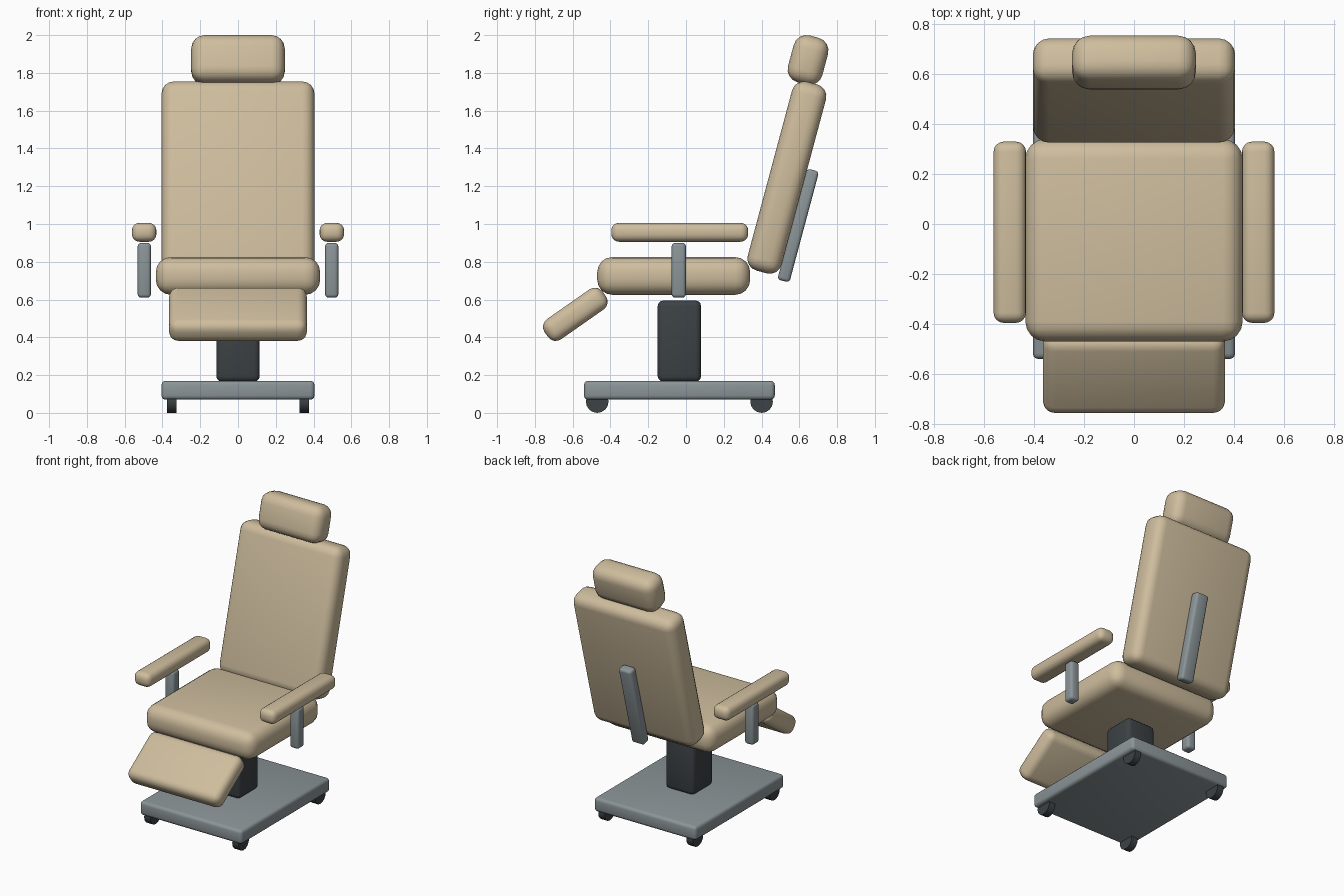
import bpy, bmesh
from math import radians, pi
from mathutils import Matrix

if "Cube" in bpy.data.objects:
    bpy.data.objects.remove(bpy.data.objects["Cube"])


def material(name, rgb):
    m = bpy.data.materials.new(name)
    m.diffuse_color = (*rgb, 1)
    m.use_nodes = True
    m.node_tree.nodes["Principled BSDF"].inputs["Base Color"].default_value = m.diffuse_color
    return m


TAN = material("tan_upholstery", (0.62, 0.51, 0.34))
METAL = material("grey_metal", (0.26, 0.30, 0.315))
DARK = material("dark_metal", (0.045, 0.054, 0.06))


def finish(name, bm, loc, tilt, mat):
    me = bpy.data.meshes.new(name)
    bm.to_mesh(me)
    bm.free()
    me.materials.append(mat)
    ob = bpy.data.objects.new(name, me)
    bpy.context.collection.objects.link(ob)
    ob.location = loc
    ob.rotation_euler.x = radians(tilt)
    bpy.ops.object.select_all(action='DESELECT')
    ob.select_set(True)
    bpy.context.view_layer.objects.active = ob
    bpy.ops.object.shade_smooth_by_angle(angle=radians(40))
    return ob


def rounded_box(name, size, loc, radius, mat, tilt=0, segments=4):
    bm = bmesh.new()
    bmesh.ops.create_cube(bm, size=1, matrix=Matrix.Diagonal((*size, 1)))
    bmesh.ops.bevel(bm, geom=bm.edges[:], offset=radius, offset_type='OFFSET',
                    segments=segments, profile=0.5, affect='EDGES', clamp_overlap=True)
    return finish(name, bm, loc, tilt, mat)


def wheel(name, radius, width, loc):
    bm = bmesh.new()
    bmesh.ops.create_cone(bm, cap_ends=True, segments=16, radius1=radius, radius2=radius,
                          depth=width, matrix=Matrix.Rotation(pi / 2, 4, 'Y'))
    return finish(name, bm, loc, 0, DARK)


# Base plate and lifting column
rounded_box("base_plate", (0.81, 1.01, 0.10), (0, -0.035, 0.12), 0.022, METAL, segments=3)
rounded_box("column", (0.23, 0.23, 0.43), (0, -0.035, 0.38), 0.03, DARK, segments=3)

# Castors
for sx, side in ((-1, "left"), (1, "right")):
    for y, end in ((-0.47, "front"), (0.40, "back")):
        wheel(f"castor_{end}_{side}", 0.06, 0.05, (sx * 0.35, y, 0.06))

# Cushions
rounded_box("seat", (0.87, 0.81, 0.20), (0, -0.065, 0.725), 0.08, TAN)
rounded_box("leg_rest", (0.73, 0.375, 0.13), (0, -0.586, 0.522), 0.05, TAN, tilt=35)
rounded_box("backrest", (0.81, 0.186, 1.035), (0, 0.534, 1.246), 0.065, TAN, tilt=-15)
rounded_box("headrest", (0.495, 0.188, 0.256), (0, 0.646, 1.868), 0.07, TAN, tilt=-15)

# Rear support bar
rounded_box("back_bar", (0.10, 0.066, 0.608), (0, 0.594, 0.992), 0.018, METAL,
            tilt=-15, segments=3)

# Armrests and their posts
for sx, side in ((-1, "left"), (1, "right")):
    rounded_box(f"armrest_{side}", (0.13, 0.725, 0.10), (sx * 0.497, -0.033, 0.956), 0.04, TAN)
    rounded_box(f"arm_post_{side}", (0.07, 0.075, 0.29), (sx * 0.496, -0.038, 0.755),
                0.018, METAL, segments=3)
